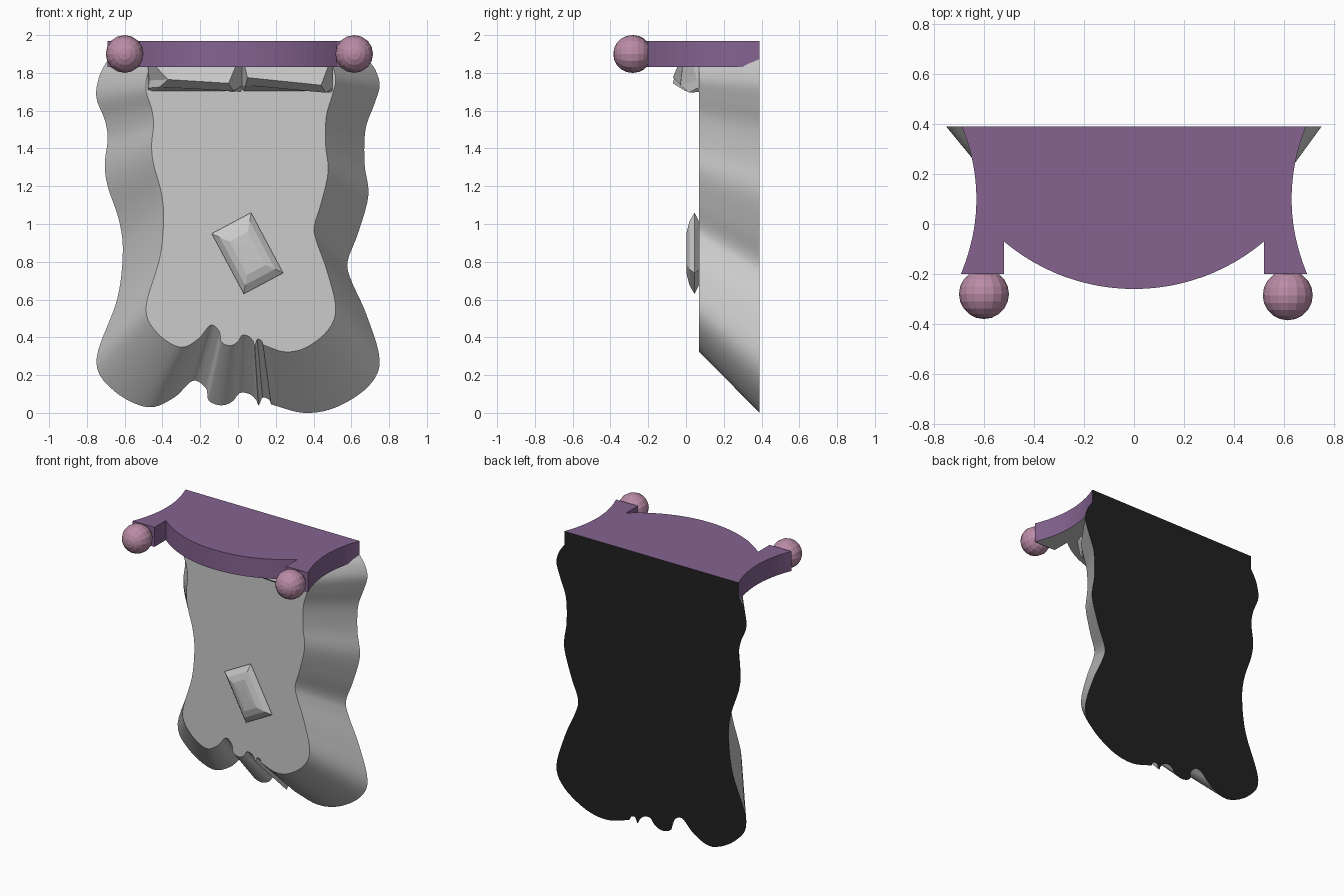
import bpy, bmesh, math
from mathutils import Vector, Matrix

if "Cube" in bpy.data.objects:
    bpy.data.objects.remove(bpy.data.objects["Cube"])


def material(name, rgb):
    m = bpy.data.materials.new(name)
    m.diffuse_color = (*rgb, 1)
    m.use_nodes = True
    m.node_tree.nodes["Principled BSDF"].inputs["Base Color"].default_value = m.diffuse_color
    return m


def loft(name, rings, mat=None, smooth=False):
    """Skin a list of closed point rings and cap both ends."""
    bm = bmesh.new()
    vs = [[bm.verts.new(p) for p in ring] for ring in rings]
    n = len(vs[0])
    for a, b in zip(vs, vs[1:]):
        for i in range(n):
            j = (i + 1) % n
            bm.faces.new((a[i], a[j], b[j], b[i]))
    bm.faces.new(vs[0][::-1])
    bm.faces.new(vs[-1])
    bmesh.ops.recalc_face_normals(bm, faces=bm.faces)
    me = bpy.data.meshes.new(name)
    bm.to_mesh(me)
    bm.free()
    ob = bpy.data.objects.new(name, me)
    bpy.context.collection.objects.link(ob)
    if mat:
        me.materials.append(mat)
    if smooth:
        bpy.ops.object.select_all(action='DESELECT')
        ob.select_set(True)
        bpy.context.view_layer.objects.active = ob
        bpy.ops.object.shade_smooth_by_angle(angle=math.radians(30))
    return ob


def paint(ob, mat, direction):
    """Give the faces looking along a direction their own material."""
    ob.data.materials.append(mat)
    for f in ob.data.polygons:
        if f.normal.dot(Vector(direction)) > 0.99:
            f.material_index = len(ob.data.materials) - 1


def spline(pts, steps=5):
    """Open Catmull-Rom curve through 2D points."""
    p = [Vector(q) for q in pts]
    p = [2 * p[0] - p[1]] + p + [2 * p[-1] - p[-2]]
    out = []
    for a, b, c, d in zip(p, p[1:], p[2:], p[3:]):
        for k in range(steps):
            t = k / steps
            out.append(0.5 * (2 * b + (c - a) * t + (2 * a - 5 * b + 4 * c - d) * t * t
                              + (3 * b - a - 3 * c + d) * t ** 3))
    return out + [p[-2]]


purple = material("purple", (0.235, 0.125, 0.28))
pink = material("pink", (0.49, 0.26, 0.38))
black = material("black", (0.015, 0.015, 0.015))
grey = material("grey", (0.6, 0.6, 0.6))

# Wavy hanging panel: back outline shrinks to the front outline
left = [(-0.69, 1.87), (-0.735, 1.78), (-0.75, 1.67), (-0.705, 1.55), (-0.69, 1.45),
        (-0.705, 1.32), (-0.69, 1.2), (-0.63, 1.02), (-0.61, 0.85), (-0.64, 0.6),
        (-0.75, 0.28), (-0.66, 0.12), (-0.48, 0.03), (-0.34, 0.08), (-0.24, 0.17),
        (-0.17, 0.13), (-0.155, 0.065), (-0.09, 0.04), (-0.03, 0.06), (0.01, 0.105),
        (0.06, 0.1), (0.095, 0.07), (0.11, 0.04), (0.13, 0.08), (0.165, 0.07), (0.175, 0.045)]
right = [(0.175, 0.045), (0.35, 0.0), (0.52, 0.03), (0.69, 0.14), (0.75, 0.28), (0.68, 0.52),
         (0.6, 0.7), (0.58, 0.8), (0.635, 0.95), (0.69, 1.15), (0.67, 1.32), (0.675, 1.5),
         (0.72, 1.63), (0.75, 1.73), (0.73, 1.81), (0.69, 1.87)]
outline = spline(left)[:-1] + spline(right)
panel = loft("panel", [[(p.x, 0.39, p.y) for p in outline],
                       [(0.67 * p.x + 0.015, 0.07, 1.9 + 0.83 * (p.y - 1.9)) for p in outline]],
             grey, smooth=True)
panel.data.materials.clear()
panel.data.materials.append(None)
paint(panel, black, (0, 1, 0))

# Shelf with concave sides, two prongs and a bowed front
side = [(0.63 + 0.06 * ((y - 0.1) / 0.295) ** 2, y)
        for y in [0.39 - 0.59 * i / 12 for i in range(13)]]
half = math.asin(2 * 0.52 * 0.19 / (0.52 ** 2 + 0.19 ** 2))
rad = 0.52 / math.sin(half)
arc = [(rad * math.sin(half * i / 12), -0.26 + rad * (1 - math.cos(half * i / 12)))
       for i in range(12, -13, -1)]
shelf = side + [(0.52, -0.2)] + arc + [(-0.52, -0.2)] + [(-x, y) for x, y in side[::-1]]
board = loft("shelf", [[(x, y, z) for x, y in shelf] for z in (1.83, 1.97)], purple)
paint(board, black, (0, 1, 0))
paint(board, grey, (0, 0, -1))

# Ball finials on the prongs, poles facing forward
for name, x, y in (("left_ball", -0.6, -0.28), ("right_ball", 0.615, -0.285)):
    bpy.ops.mesh.primitive_uv_sphere_add(segments=16, ring_count=10, radius=0.1,
                                         location=(x, y, 1.9), rotation=(math.pi / 2, 0, 0))
    ball = bpy.context.object
    ball.name = name
    ball.data.materials.append(pink)


# Faceted brackets under the shelf: (x at wall, inset of front edge, front y, edge height)
def bracket(name, stations):
    loft(name, [[(x, 0.08, 1.84), (x + 0.2 * dx, f * 0.6, 1.84), (x + dx, f, z),
                 (x + dx / 2, f * 0.5 + 0.03, z - 0.04), (x, 0.08, 1.70)]
                for x, dx, f, z in stations])


bracket("left_bracket", [(-0.48, 0.01, 0.06, 1.76), (-0.46, 0.09, -0.03, 1.765),
                         (0.0, -0.05, -0.07, 1.745), (0.02, 0.0, 0.05, 1.77)])
bracket("right_bracket", [(0.02, 0.0, 0.05, 1.77), (0.03, 0.02, -0.07, 1.775),
                          (0.49, -0.05, -0.03, 1.735), (0.5, 0.0, 0.06, 1.76)])

# Step-cut gem on the panel
turn = Matrix.Rotation(math.radians(28), 2)
rings = []
for y, w, h in ((0.075, 0.075, 0.135), (0.045, 0.118, 0.181), (0.018, 0.09, 0.143),
                (0.004, 0.055, 0.1), (0.002, 0.025, 0.05)):
    pts = [turn @ Vector((sx * w, sz * h)) for sx, sz in ((-1, -1), (1, -1), (1, 1), (-1, 1))]
    rings.append([(0.05 + p.x, y, 0.845 + p.y) for p in pts])
loft("gem", rings)
